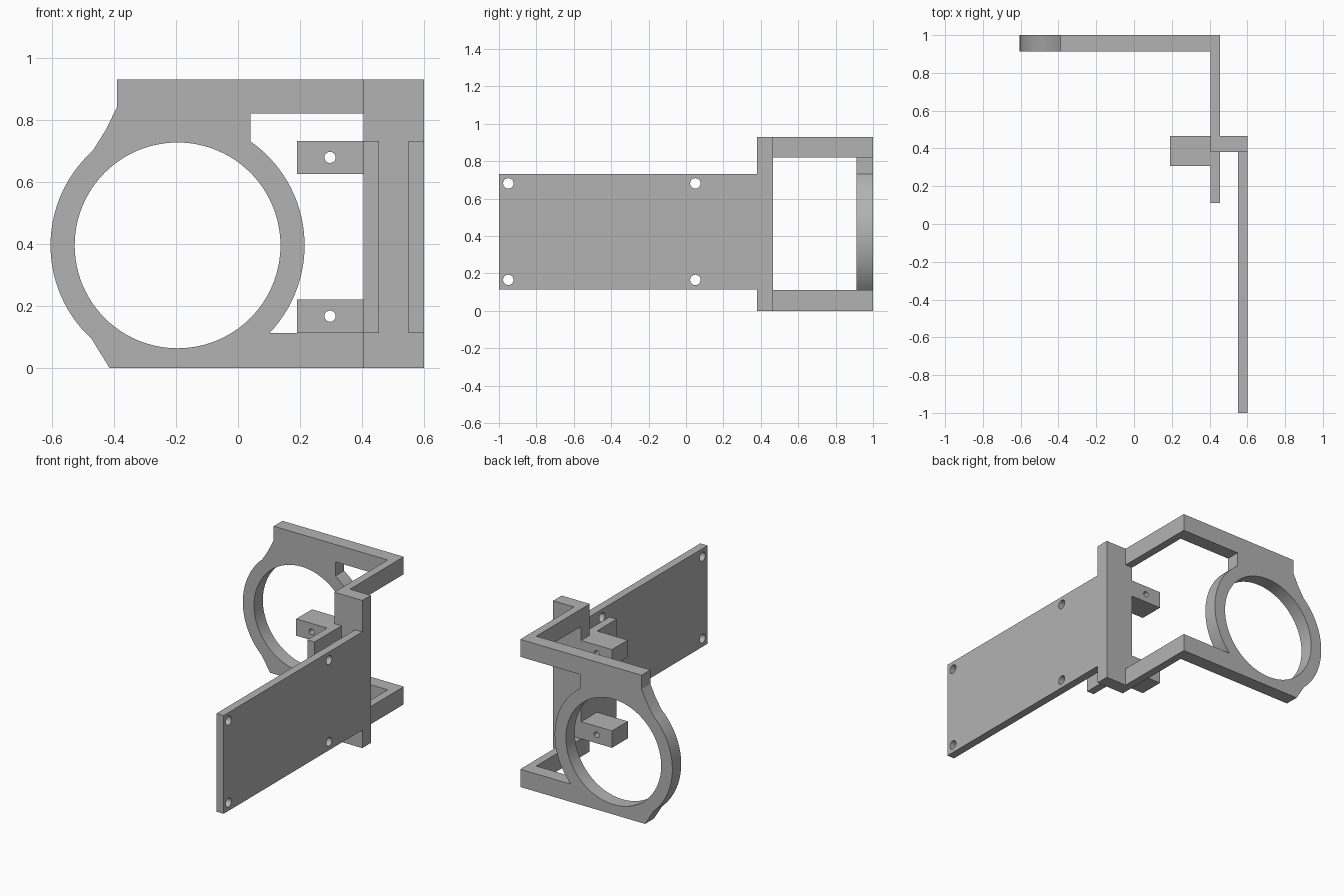
import bpy, bmesh
from math import radians, cos, sin, pi
from mathutils import Matrix

cube = bpy.data.objects.get("Cube")
if cube:
    bpy.data.objects.remove(cube, do_unlink=True)

grey = bpy.data.materials.new("plain grey")
grey.use_nodes = True
COLOUR = (0.45, 0.45, 0.45, 1)
grey.diffuse_color = COLOUR
grey.node_tree.nodes["Principled BSDF"].inputs["Base Color"].default_value = COLOUR


def finish(name, bm):
    bmesh.ops.recalc_face_normals(bm, faces=bm.faces)
    mesh = bpy.data.meshes.new(name)
    bm.to_mesh(mesh)
    bm.free()
    mesh.materials.append(grey)
    ob = bpy.data.objects.new(name, mesh)
    bpy.context.collection.objects.link(ob)
    return ob


def box(name, x, y, z):
    bm = bmesh.new()
    bmesh.ops.create_cube(bm, size=1)
    for v in bm.verts:
        for i, (lo, hi) in enumerate((x, y, z)):
            v.co[i] = hi if v.co[i] > 0 else lo
    return finish(name, bm)


def drill(ob, centre, radius, axis, segments=24):
    """Cut a round through hole along the x or y axis, then smooth its wall."""
    bm = bmesh.new()
    turn = Matrix.Rotation(pi / 2, 4, "Y" if axis == "x" else "X")
    bmesh.ops.create_cone(bm, cap_ends=True, segments=segments, radius1=radius,
                          radius2=radius, depth=0.5,
                          matrix=Matrix.Translation(centre) @ turn)
    cutter = finish("hole_cutter", bm)
    cutter.hide_render = True
    mod = ob.modifiers.new("hole", "BOOLEAN")
    mod.operation, mod.solver, mod.object = "DIFFERENCE", "EXACT", cutter
    bpy.ops.object.select_all(action="DESELECT")
    bpy.context.view_layer.objects.active = ob
    ob.select_set(True)
    bpy.ops.object.modifier_apply(modifier=mod.name)
    bpy.data.objects.remove(cutter, do_unlink=True)
    bpy.ops.object.shade_smooth_by_angle(angle=radians(20))


# Ring plate: straight bars joined to a round collar, extruded along y
CX, CZ, OUTER, INNER = -0.195, 0.395, 0.41, 0.332


def arc(start, end, steps=28):
    angles = [radians(start + (end - start) * i / steps) for i in range(steps + 1)]
    return [(CX + OUTER * cos(a), CZ + OUTER * sin(a)) for a in angles]


outline = [(-0.415, 0), (0.455, 0), (0.455, 0.112)]
outline += arc(-43.7, 55)
outline += [(0.04, 0.82), (0.455, 0.82), (0.455, 0.93), (-0.39, 0.93),
            (-0.39, 0.842), (-0.428, 0.765)]
outline += arc(132, 227.5)
bm = bmesh.new()
face = bm.faces.new([bm.verts.new((x, 0.912, z)) for x, z in outline])
ext = bmesh.ops.extrude_face_region(bm, geom=[face])
for v in ext["geom"]:
    if isinstance(v, bmesh.types.BMVert):
        v.co.y = 1.0
ring = finish("ring_plate", bm)
drill(ring, (CX, 0.95, CZ), INNER, "y", 96)

# Upright post and the arms that carry the ring plate
POST_Y = (0.38, 0.465)
box("post", (0.405, 0.6), POST_Y, (0, 0.93))
for name, z in (("lower_arm", (0, 0.112)), ("upper_arm", (0.82, 0.93))):
    box(name, (0.405, 0.455), (0.465, 0.912), z)

# Long mounting board with corner holes, and the short inner plate
BOARD_Z = (0.113, 0.732)
board = box("mounting_board", (0.55, 0.6), (-1, 0.38), BOARD_Z)
for y in (-0.95, 0.05):
    for z in (0.165, 0.681):
        drill(board, (0.575, y, z), 0.028, "x")
box("inner_plate", (0.405, 0.455), (0.112, 0.38), BOARD_Z)

# Drilled lugs beside the inner plate
for name, z in (("lower_lug", (0.113, 0.22)), ("upper_lug", (0.626, 0.732))):
    lug = box(name, (0.19, 0.405), (0.308, 0.465), z)
    drill(lug, (0.297, 0.387, sum(z) / 2), 0.018, "y")
